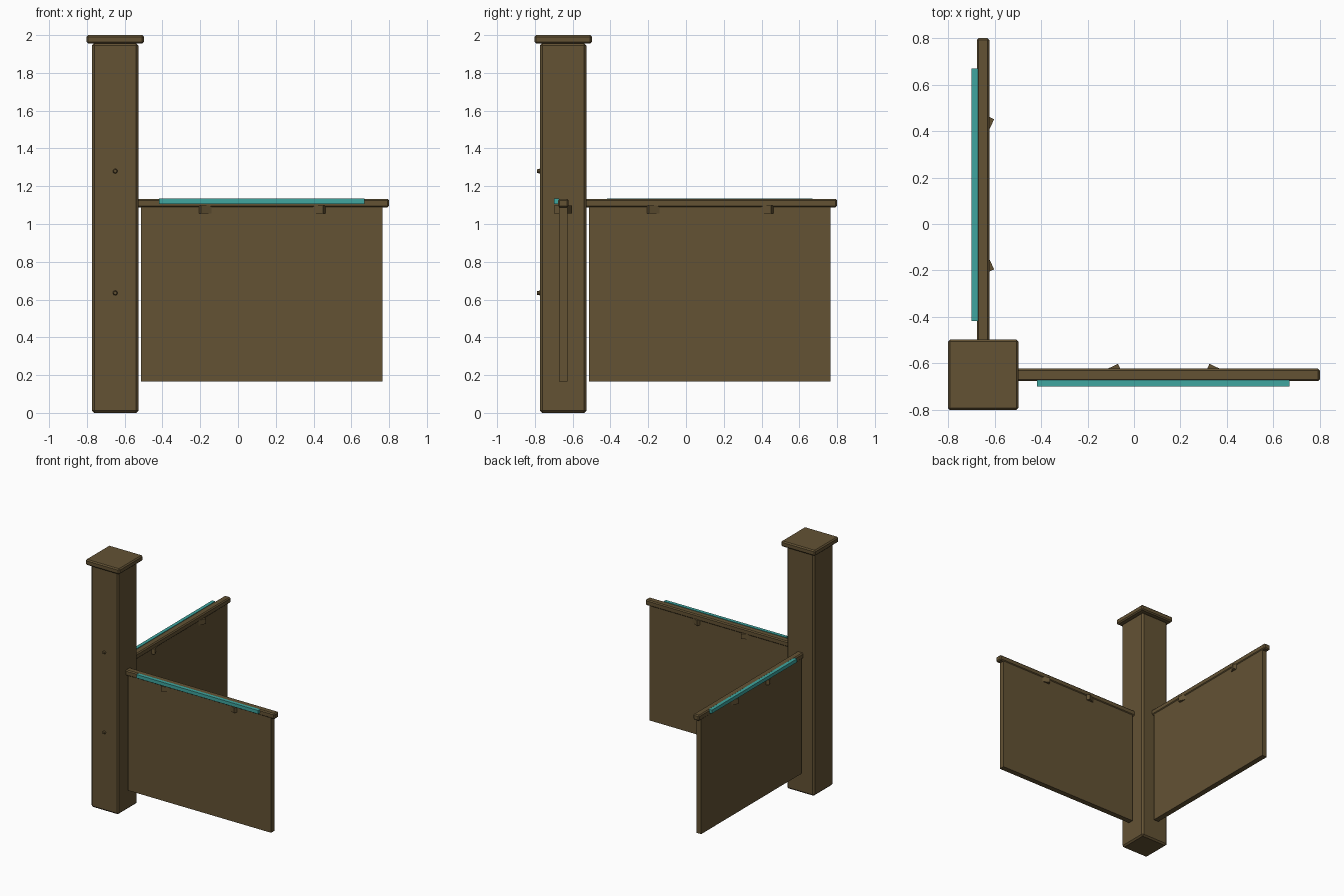
import bpy, bmesh
from math import radians
from mathutils import Matrix, Vector

if "Cube" in bpy.data.objects:
    bpy.data.objects.remove(bpy.data.objects["Cube"])


def material(name, color):
    m = bpy.data.materials.new(name)
    m.diffuse_color = (*color, 1)
    m.use_nodes = True
    m.node_tree.nodes["Principled BSDF"].inputs["Base Color"].default_value = m.diffuse_color
    return m


wood = material("dark_wood", (0.125, 0.085, 0.034))
teal = material("teal_strip", (0.05, 0.38, 0.35))


def finish(bm, name, mat, bevel):
    if bevel:
        bmesh.ops.bevel(bm, geom=bm.edges[:], offset=bevel, segments=1,
                        affect='EDGES')
    mesh = bpy.data.meshes.new(name)
    bm.to_mesh(mesh)
    bm.free()
    mesh.materials.append(mat)
    ob = bpy.data.objects.new(name, mesh)
    bpy.context.collection.objects.link(ob)
    return ob


def box(name, lo, hi, mat=wood, bevel=0.0, angle=0.0):
    lo, hi = Vector(lo), Vector(hi)
    bm = bmesh.new()
    bmesh.ops.create_cube(bm, size=1, matrix=Matrix.Diagonal((*(hi - lo), 1)))
    ob = finish(bm, name, mat, bevel)
    ob.location = (lo + hi) / 2
    ob.rotation_euler.z = radians(angle)
    return ob


# Corner post and cap
box("post", (-0.773, -0.773, 0), (-0.527, -0.527, 1.957), bevel=0.012)
box("post_cap", (-0.802, -0.802, 1.955), (-0.498, -0.498, 2.0), bevel=0.009)

# Bolt heads on the front face of the post
for i, z in enumerate((0.635, 1.28)):
    bm = bmesh.new()
    bmesh.ops.create_cone(bm, cap_ends=True, segments=8, radius1=0.015,
                          radius2=0.009, depth=0.025,
                          matrix=Matrix.Rotation(radians(90), 4, 'X'))
    bolt = finish(bm, f"bolt_{i + 1}", wood, 0)
    bolt.location = (-0.65, -0.7775, z)


def wing(side, swap):
    # Each wing runs along x; swap turns it to run along y instead
    def part(name, lo, hi, **kw):
        if swap:
            lo, hi = (lo[1], lo[0], lo[2]), (hi[1], hi[0], hi[2])
        return box(f"{side}_{name}", lo, hi, **kw)

    part("rail", (-0.535, -0.677, 1.088), (0.8, -0.622, 1.133), bevel=0.008)
    part("panel", (-0.513, -0.672, 0.165), (0.766, -0.628, 1.095))
    part("strip", (-0.417, -0.699, 1.107), (0.669, -0.672, 1.135), mat=teal)

    # Slanted clips under the rail, mirrored about the wing's middle
    for i, s in enumerate((-1, 1)):
        c = 0.128 + s * 0.26
        clip = box(f"{side}_clip_{i + 1}", (c - 0.0775, -0.6665, 1.055),
                   (c + 0.0775, -0.6335, 1.097), angle=-25 * s)
        if swap:
            clip.location.x, clip.location.y = -0.65, c
            clip.rotation_euler.z += radians(90)


wing("front", False)
wing("left", True)
